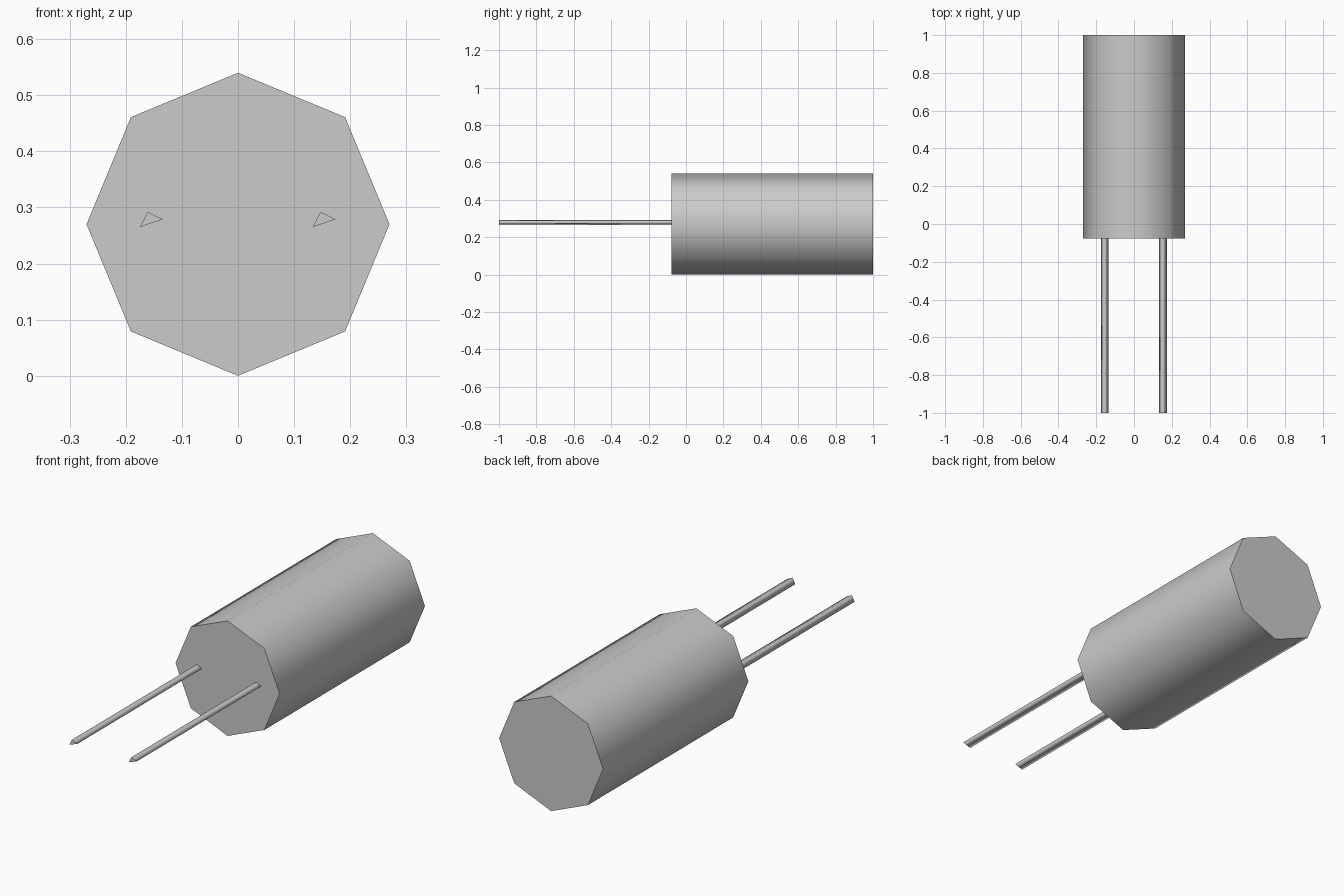
import bpy
import bmesh
from math import pi, sin, cos

if "Cube" in bpy.data.objects:
    bpy.data.objects.remove(bpy.data.objects["Cube"], do_unlink=True)

# One grey for the whole component
grey = bpy.data.materials.new("light grey")
grey.use_nodes = True
colour = (0.6, 0.6, 0.6, 1)
grey.diffuse_color = colour
grey.node_tree.nodes["Principled BSDF"].inputs["Base Color"].default_value = colour


def prism(name, profile, front, back):
    """Extrude an (x, z) profile along y, with smooth sides and crisp flat caps."""
    bm = bmesh.new()
    cap = bm.faces.new([bm.verts.new((x, front, z)) for x, z in profile])
    result = bmesh.ops.extrude_face_region(bm, geom=[cap], use_keep_orig=True)
    moved = [v for v in result["geom"] if isinstance(v, bmesh.types.BMVert)]
    bmesh.ops.translate(bm, verts=moved, vec=(0, back - front, 0))
    bmesh.ops.recalc_face_normals(bm, faces=bm.faces)
    for face in bm.faces:
        face.smooth = abs(face.normal.y) < 0.5
    for edge in bm.edges:
        edge.smooth = all(f.smooth for f in edge.link_faces)
    mesh = bpy.data.meshes.new(name)
    bm.to_mesh(mesh)
    bm.free()
    mesh.materials.append(grey)
    obj = bpy.data.objects.new(name, mesh)
    bpy.context.collection.objects.link(obj)
    return obj


# Octagonal can lying along y
radius = 0.27
octagon = [(radius * sin(i * pi / 4), radius + radius * cos(i * pi / 4)) for i in range(8)]
prism("can_body", octagon, -0.077, 1.0)

# Two thin three-sided leads, both twisted the same way
triangle = [(-0.021, 0.265), (-0.007, 0.292), (0.020, 0.279)]
for name, x in (("right_lead", -0.154), ("left_lead", 0.154)):
    prism(name, [(x + dx, z) for dx, z in triangle], -1.0, -0.07)
